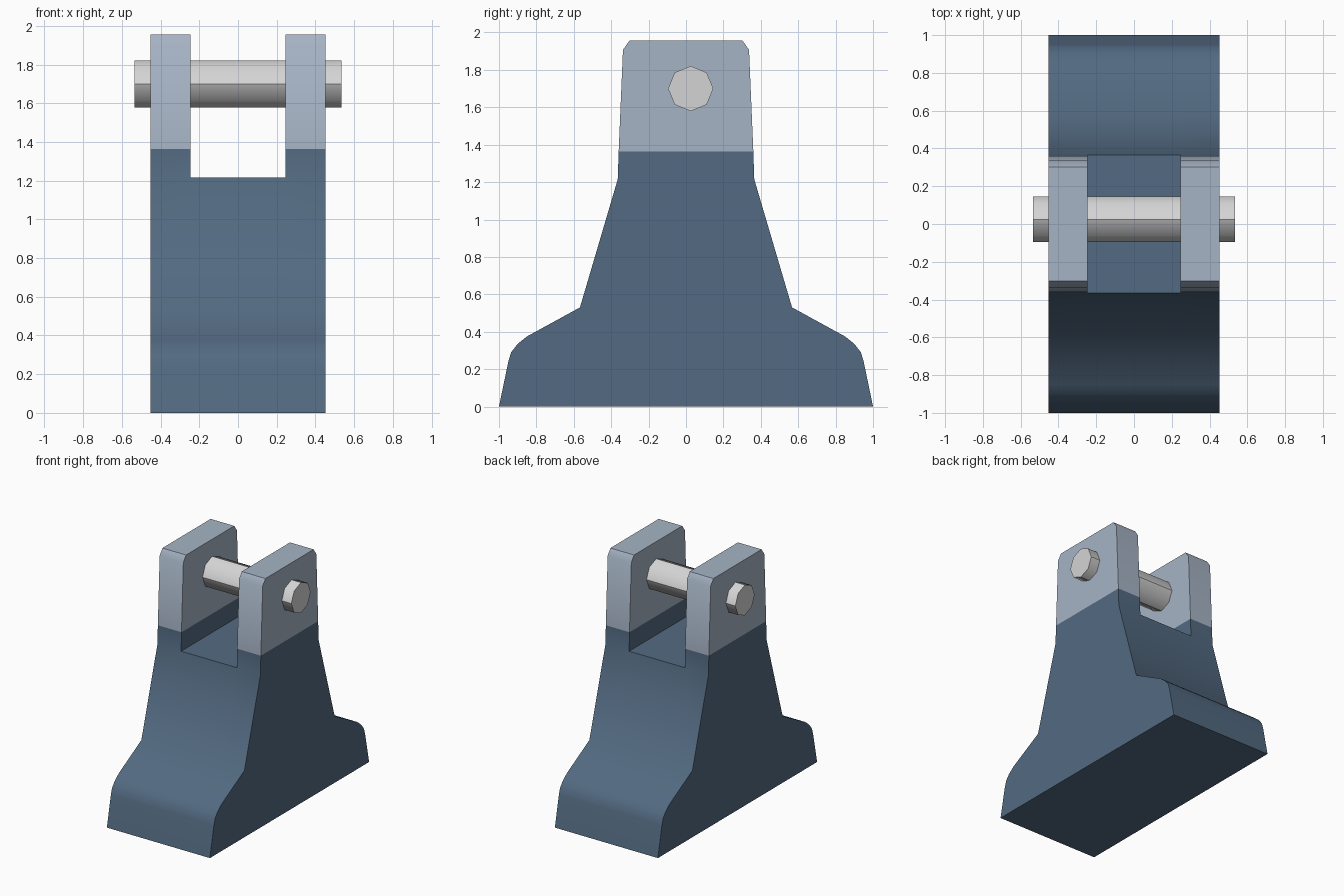
import bpy, bmesh, math

if "Cube" in bpy.data.objects:
    bpy.data.objects.remove(bpy.data.objects["Cube"])


def material(name, srgb):
    m = bpy.data.materials.new(name)
    lin = [((c / 255 + 0.055) / 1.055) ** 2.4 for c in srgb]
    m.diffuse_color = (*lin, 1.0)
    m.use_nodes = True
    m.node_tree.nodes["Principled BSDF"].inputs["Base Color"].default_value = m.diffuse_color
    return m


def make_object(name, bm, mats):
    bmesh.ops.recalc_face_normals(bm, faces=bm.faces)
    me = bpy.data.meshes.new(name)
    bm.to_mesh(me)
    bm.free()
    for m in mats:
        me.materials.append(m)
    ob = bpy.data.objects.new(name, me)
    bpy.context.collection.objects.link(ob)
    return ob


dark = material("dark slate blue", (83, 106, 129))
light = material("pale blue grey", (166, 180, 197))
steel = material("pin light grey", (212, 212, 212))

# Bracket: half-width (y) at each height (z), mirrored front to back
profile = [(1.0, 0.0), (0.95, 0.24), (0.935, 0.29), (0.90, 0.335), (0.85, 0.375),
           (0.567, 0.53), (0.365, 1.215), (0.36, 1.364), (0.337, 1.907), (0.303, 1.956)]
xs = [-0.453, -0.245, 0.245, 0.453]
SLOT_ROW, LIGHT_Z = 6, 1.364
rows, cols = len(profile) - 1, len(xs) - 1


def solid(i, j):
    return 0 <= i < cols and 0 <= j < rows and not (i == 1 and j >= SLOT_ROW)


bm = bmesh.new()
cache = {}


def vert(i, side, j):
    key = (i, side, j)
    if key not in cache:
        y, z = profile[j]
        cache[key] = bm.verts.new((xs[i], side * y, z))
    return cache[key]


def quad(*keys):
    f = bm.faces.new([vert(*k) for k in keys])
    f.smooth = True
    f.material_index = int(f.calc_center_median().z > LIGHT_Z)


for i in range(cols):
    for j in range(rows):
        if not solid(i, j):
            continue
        for s in (-1, 1):                       # front and back skin
            quad((i, s, j), (i + 1, s, j), (i + 1, s, j + 1), (i, s, j + 1))
        for n, k in ((i - 1, i), (i + 1, i + 1)):   # outer sides and slot walls
            if not solid(n, j):
                quad((k, -1, j), (k, 1, j), (k, 1, j + 1), (k, -1, j + 1))
        for n, k in ((j - 1, j), (j + 1, j + 1)):   # base, slot floor, fork tops
            if not solid(i, n):
                quad((i, -1, k), (i + 1, -1, k), (i + 1, 1, k), (i, 1, k))

bm.normal_update()
bmesh.ops.recalc_face_normals(bm, faces=bm.faces)
for e in bm.edges:
    mats = {f.material_index for f in e.link_faces}
    e.smooth = e.calc_face_angle(0) < math.radians(46) and len(mats) == 1
make_object("fork_bracket", bm, [dark, light])

# Octagonal cross pin through both fork arms
bm = bmesh.new()
R, L, CY, CZ = 0.121, 0.536, 0.025, 1.70
rings = [[bm.verts.new((x, CY + R * math.cos(a * math.pi / 4), CZ + R * math.sin(a * math.pi / 4)))
          for a in range(8)] for x in (-L, L)]
for a in range(8):
    b = (a + 1) % 8
    f = bm.faces.new((rings[0][a], rings[0][b], rings[1][b], rings[1][a]))
    f.smooth = True
for r in rings:
    bm.faces.new(r)
# keep the rims and the four axis-aligned corners sharp
for e in bm.edges:
    p, q = e.verts
    along = abs(p.co.x - q.co.x) > 0.5
    on_axis = min(abs(p.co.y - CY), abs(p.co.z - CZ)) < 0.01
    e.smooth = along and not on_axis
make_object("cross_pin", bm, [steel])
